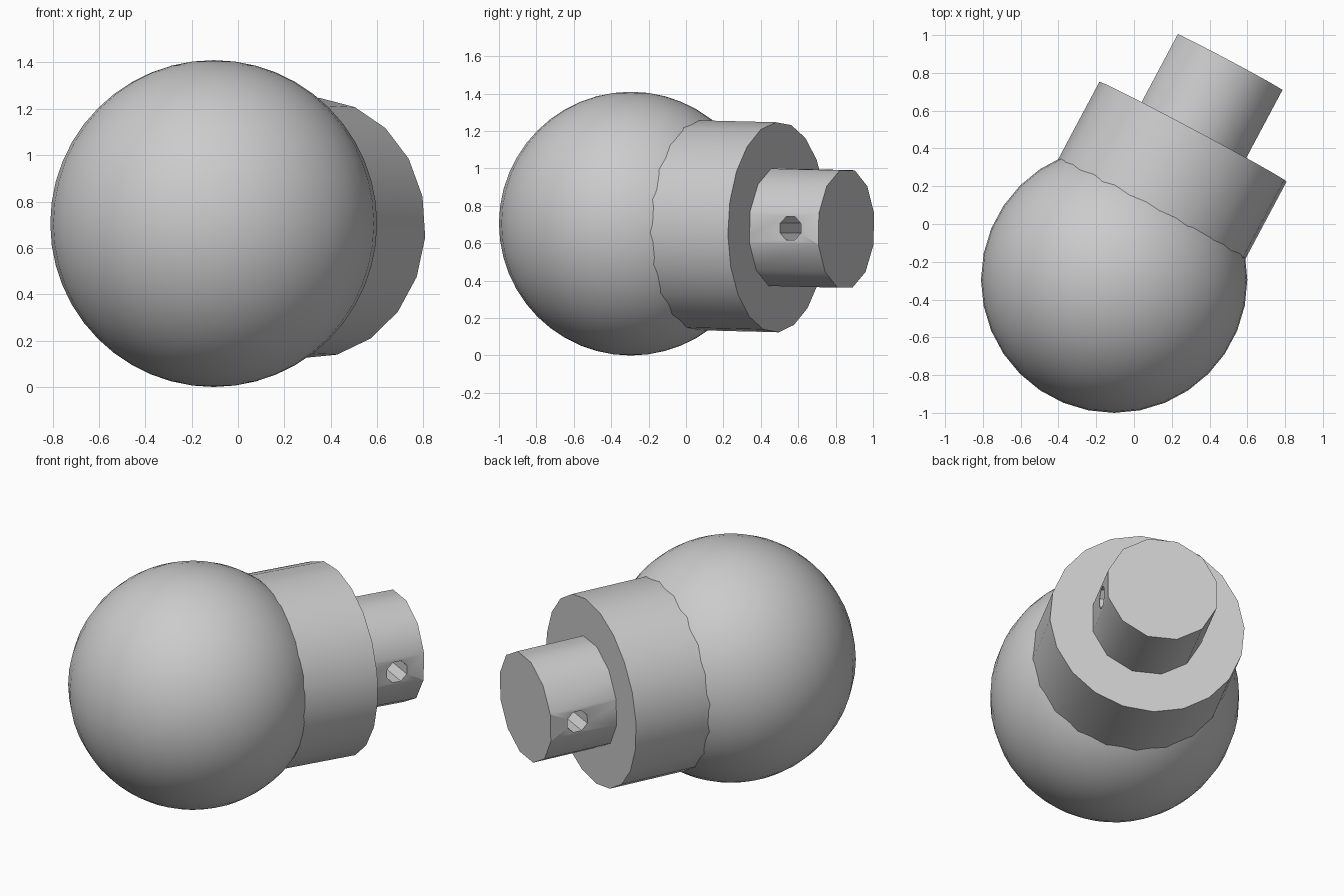
import bpy
import math
from mathutils import Matrix, Vector

cube = bpy.data.objects.get("Cube")
if cube:
    bpy.data.objects.remove(cube, do_unlink=True)

# Single flat grey
grey = bpy.data.materials.new("plain grey")
grey.use_nodes = True
colour = (0.6, 0.6, 0.6, 1)
grey.diffuse_color = colour
grey.node_tree.nodes["Principled BSDF"].inputs["Base Color"].default_value = colour

# Frame of the model: the stem axis leaves the ball, turned and dipping slightly
CENTRE = Vector((-0.105, -0.295, 0.705))
AXIS = Vector((0.47, 0.882, -0.022)).normalized()
SIDE = Vector((0, 0, 1)).cross(AXIS).normalized()
UP = AXIS.cross(SIDE)
FRAME = Matrix((SIDE, UP, AXIS)).transposed().to_4x4()


def finish(obj, name):
    obj.name = name
    obj.data.materials.append(grey)
    bpy.ops.object.shade_smooth_by_angle(angle=math.radians(35))
    return obj


def cylinder(name, radius, start, end, sides, phase):
    """Cylinder along the stem axis, between two distances from the ball centre."""
    bpy.ops.mesh.primitive_cylinder_add(vertices=sides, radius=radius, depth=end - start)
    obj = bpy.context.object
    obj.matrix_world = (Matrix.Translation(CENTRE + AXIS * (start + end) / 2)
                        @ FRAME @ Matrix.Rotation(math.radians(phase), 4, "Z"))
    return finish(obj, name)


# Ball
bpy.ops.mesh.primitive_uv_sphere_add(segments=32, ring_count=24, radius=0.705, location=CENTRE)
finish(bpy.context.object, "ball")

# Collar and stem
cylinder("collar", 0.563, 0.25, 0.888, 20, 4)
stem = cylinder("stem", 0.325, 0.80, 1.305, 12, 15)

# Cross hole through the stem
bpy.ops.mesh.primitive_cylinder_add(vertices=8, radius=0.068, depth=1)
cutter = bpy.context.object
cutter.name = "cross_hole_cutter"
cutter.matrix_world = (Matrix.Translation(CENTRE + AXIS * 1.135) @ FRAME
                       @ Matrix.Rotation(math.pi / 2, 4, "Y")
                       @ Matrix.Rotation(math.pi / 8, 4, "Z"))
cutter.hide_render = True
cutter.hide_viewport = True
hole = stem.modifiers.new("cross_hole", "BOOLEAN")
hole.operation = "DIFFERENCE"
hole.solver = "EXACT"
hole.object = cutter
# Cut before the edge-sharpening modifier, if there is one
stem.modifiers.move(len(stem.modifiers) - 1, 0)
